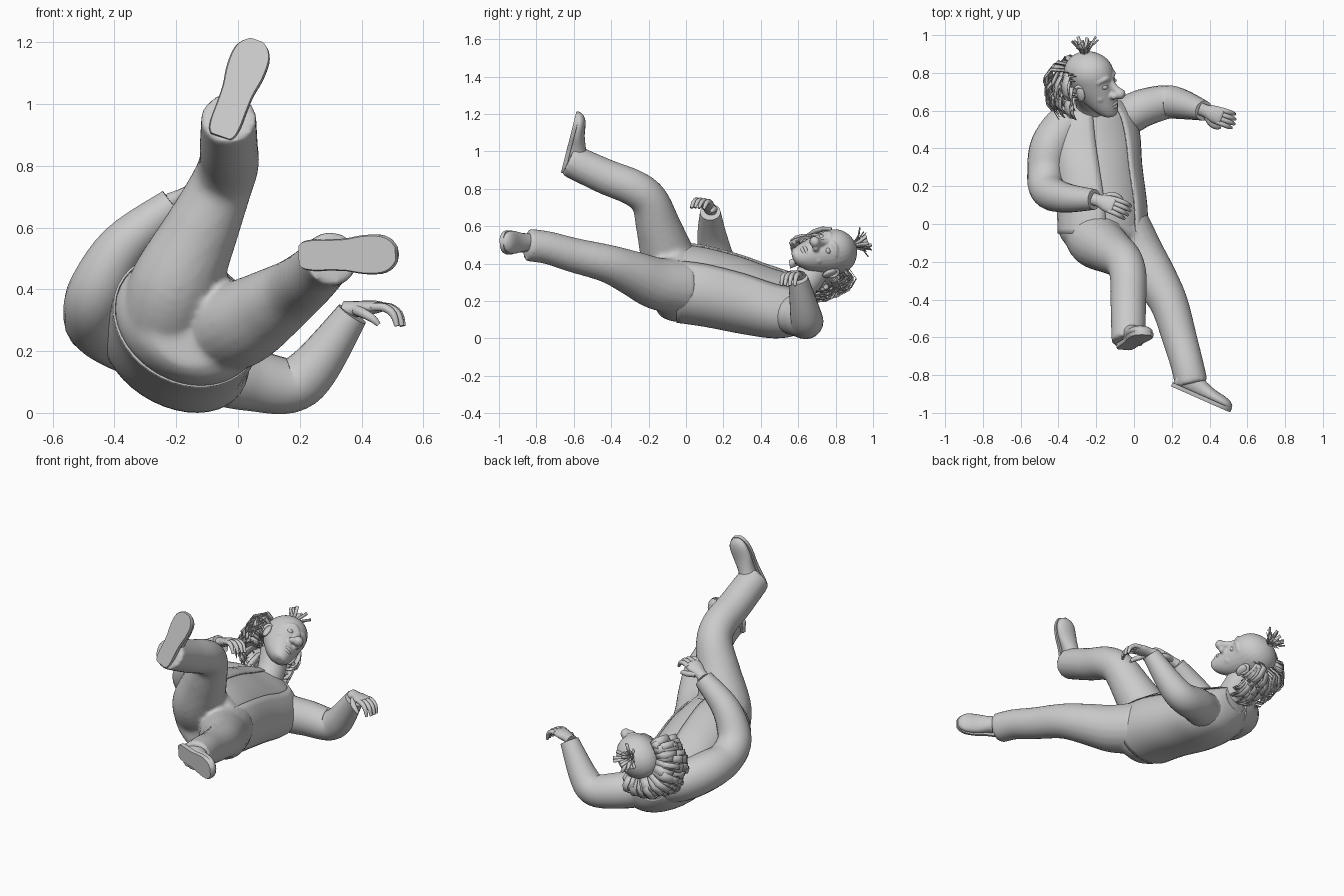
import bpy, bmesh, math, random
from mathutils import Vector as V

if "Cube" in bpy.data.objects:
    bpy.data.objects.remove(bpy.data.objects["Cube"])

random.seed(4)

# ---------- helpers ----------
def loft(rings, closed=True, caps=True):
    n = len(rings[0])
    verts = [p for r in rings for p in r]
    faces = []
    for i in range(len(rings) - 1):
        for j in range(n if closed else n - 1):
            k = (j + 1) % n
            faces.append((i*n + j, i*n + k, (i+1)*n + k, (i+1)*n + j))
    if caps and closed:
        faces += [tuple(range(n))[::-1], tuple(range((len(rings)-1)*n, len(rings)*n))]
    return verts, faces

def spline(rows, steps=5):
    # Catmull-Rom through rows of numbers
    out = []
    for i in range(len(rows) - 1):
        a, b, c, d = (rows[max(i-1, 0)], rows[i], rows[i+1], rows[min(i+2, len(rows)-1)])
        for s in range(steps):
            t = s / steps
            out.append([0.5*(2*q + (r-p)*t + (2*p-5*q+4*r-s4)*t*t + (3*q-p-3*r+s4)*t**3)
                        for p, q, r, s4 in zip(a, b, c, d)])
    return out + [list(rows[-1])]

def oval(c, a, b, n=24, a0=0.0, a1=2*math.pi, closed=True):
    m = n if closed else n - 1
    return [c + a*math.cos(a0 + (a1-a0)*i/m) + b*math.sin(a0 + (a1-a0)*i/m) for i in range(n)]

def tube(rows, n=20, steps=5):
    # rows: x, y, z, radius
    rows = spline(rows, steps)
    pts = [V(r[:3]) for r in rows]
    rings, side = [], None
    for i, p in enumerate(pts):
        t = (pts[min(i+1, len(pts)-1)] - pts[max(i-1, 0)]).normalized()
        side = t.orthogonal() if side is None else side - t*side.dot(t)
        side.normalize()
        rings.append(oval(p, side*rows[i][3], t.cross(side)*rows[i][3], n))
    return loft(rings)

def ball(c, a, b, h, n=20, m=12):
    return loft([oval(c - h*math.cos(math.pi*(i+.02)/(m+.04)), a*math.sin(math.pi*(i+.02)/(m+.04)),
                      b*math.sin(math.pi*(i+.02)/(m+.04)), n) for i in range(m + 1)])

def make(name, parts, solid=0, remesh=0, angle=45):
    verts, faces = [], []
    for v, f in parts:
        o = len(verts)
        verts += v
        faces += [tuple(i + o for i in q) for q in f]
    me = bpy.data.meshes.new(name)
    me.from_pydata(verts, [], faces)
    bm = bmesh.new(); bm.from_mesh(me)
    bmesh.ops.recalc_face_normals(bm, faces=bm.faces)
    bm.to_mesh(me); bm.free()
    ob = bpy.data.objects.new(name, me)
    bpy.context.collection.objects.link(ob)
    if remesh:
        r = ob.modifiers.new("blend", 'REMESH'); r.mode = 'VOXEL'; r.voxel_size = remesh
        r.use_smooth_shade = True
        s = ob.modifiers.new("soften", 'SMOOTH'); s.iterations = 4
    if solid:
        s = ob.modifiers.new("thickness", 'SOLIDIFY'); s.thickness = solid; s.offset = 0
    bpy.ops.object.select_all(action='DESELECT')
    ob.select_set(True); bpy.context.view_layer.objects.active = ob
    bpy.ops.object.shade_smooth_by_angle(angle=math.radians(angle))
    return ob

# ---------- torso: shirt and open jacket ----------
# y, centre x, centre z, half width, half depth, shoulder tilt
body = [(-.05, -.165, .30, .245, .198, 0), (.1, -.17, .28, .245, .2, 0), (.3, -.195, .235, .245, .193, .05),
        (.45, -.205, .2, .25, .172, .15), (.56, -.212, .192, .225, .145, .2), (.62, -.22, .207, .165, .11, .2),
        (.65, -.225, .225, .085, .08, .2)]

def body_ring(row, k, gap=None):
    y, x, z, w, d, tilt = row
    left, front = V((.86, tilt, -.5)).normalized(), V((.5, 0, .866))
    c = V((x, y, z))
    if gap is None:
        return oval(c, left*w*k, front*d*k, 32)
    return oval(c, left*w*k, front*d*k, 36, math.pi/2 + gap, math.pi*2.5 - gap, False)

rows = spline(body, 4)
make("shirt", [loft([body_ring(r, .985) for r in rows])])
make("jacket", [loft([body_ring(r, 1.01, .38) for r in rows], closed=False)], solid=.008)

# ---------- sleeves ----------
make("left_sleeve", [tube([(-.16, .555, .17, .1), (-.06, .565, .13, .105), (.05, .615, .105, .1),
                           (.17, .645, .09, .09), (.25, .635, .15, .08), (.37, .6, .32, .053)])])
make("right_sleeve", [tube([(-.27, .55, .21, .11), (-.36, .515, .245, .115), (-.44, .41, .285, .11),
                            (-.465, .28, .315, .1), (-.455, .18, .395, .095), (-.37, .14, .54, .08),
                            (-.21, .13, .675, .055)])])

# ---------- hands ----------
def hand(name, w, d, p, thumb_side):
    w, d = V(w), V(d).normalized()
    p = V(p); p = (p - d*p.dot(d)).normalized()
    s = V(thumb_side); s = (s - d*s.dot(d) - p*s.dot(p)).normalized()
    def at(a, b, c, r):
        return (*(w + d*a + s*b + p*c), r)
    palm = [(-.03, .034, .03), (.01, .034, .026), (.05, .045, .024), (.09, .046, .018), (.1, .036, .01)]
    parts = [loft([oval(w + d*a, s*b, p*c, 16) for a, b, c in spline(palm, 3)])]
    for i in range(4):
        b, k = -.034 + .0225*i, (.85, 1, 1.05, .95)[i]
        parts.append(tube([at(.08, b, 0, .014), at(.08 + .04*k, b*1.05, .006, .0135),
                           at(.08 + .07*k, b*1.1, .03, .012), at(.08 + .08*k, b*1.1, .07, .008)], 10, 3))
    parts.append(tube([at(.02, .025, .005, .018), at(.055, .055, .02, .016),
                       at(.085, .06, .04, .013), at(.1, .056, .06, .008)], 10, 3))
    make(name, parts)

hand("left_hand", (.375, .6, .335), (.93, -.34, .1), (0, 0, -1), (0, -1, 0))
hand("right_hand", (-.19, .125, .695), (.9, -.3, .42), (.1, -.2, -1), (0, 1, 0))

# ---------- trousers ----------
left_leg = tube([(-.06, -.02, .27, .15), (.02, -.16, .295, .14), (.11, -.29, .35, .12),
                 (.185, -.42, .4, .102), (.24, -.6, .445, .093), (.28, -.74, .485, .088), (.305, -.85, .5, .088)])
right_leg = tube([(-.23, -.03, .32, .15), (-.2, -.09, .42, .148), (-.12, -.145, .59, .122),
                  (-.055, -.195, .735, .102), (-.03, -.28, .805, .098), (-.03, -.43, .865, .095),
                  (-.03, -.625, .955, .09)])
seat = [(-.16, -.145, .28, .13, .13, 0), (-.125, -.15, .285, .2, .165, 0),
        (-.05, -.163, .30, .247, .2, 0), (.05, -.17, .285, .22, .18, 0)]
hips = loft([body_ring(r, 1) for r in spline(seat, 3)])
make("trousers", [left_leg, right_leg, hips], remesh=.014)

# ---------- shoes ----------
def shoe(name, o, t, n):
    o, t = V(o), V(t).normalized()
    n = V(n); n = (n - t*n.dot(t)).normalized()
    s = n.cross(t)
    prof = [(.0, .03, .07), (.015, .042, .1), (.05, .048, .12), (.1, .048, .115), (.16, .05, .09),
            (.22, .06, .07), (.28, .06, .06), (.315, .045, .048), (.335, .02, .03)]
    rows = spline(prof, 3)
    upper = loft([oval(o + t*a + n*(h*.5 + .005), s*b, n*h*.5, 20) for a, b, h in rows])
    sole = loft([[o + t*(a*1.02 - .004) + s*x*(b + .003) + n*z for x, z in
                  ((-.93, 0), (.93, 0), (1, .008), (1, .022), (-1, .022), (-1, .008))] for a, b, h in rows])
    ankle = tube([(*(o + t*.052 + n*.06), .05), (*(o + t*.06 + n*.13), .052)], 16)
    make(name, [upper, sole, ankle])

shoe("left_shoe", (.2, -.86, .51), (.91, -.4, .01), (.4, .91, .03))
shoe("right_shoe", (-.055, -.665, .9), (.36, .24, .95), (0, 1, -.25))

# ---------- head, in its own turned frame: left, front, up ----------
HC = V((-.23, .77, .455))
UP = V((-.15, .93, .34)).normalized()
FR = V((.85, -.05, .52)); FR = (FR - UP*FR.dot(UP)).normalized()
LE = UP.cross(FR)

def H(l, f, u):
    return HC + LE*l + FR*f + UP*u

def hball(l, f, u, a, b, c):
    return ball(H(l, f, u), LE*a, FR*b, UP*c, 16, 10)

def htube(pts, n=12):
    return tube([(*H(l, f, u), r) for l, f, u, r in pts], n, 4)

# up, front offset, half width, half depth
skull = [(-.208, .088, .022, .022), (-.195, .08, .045, .046), (-.155, .058, .07, .074), (-.1, .033, .09, .1),
         (-.03, .008, .108, .124), (.04, -.005, .116, .136), (.09, -.008, .1, .118),
         (.125, -.01, .066, .08), (.143, -.012, .03, .035), (.147, -.012, .005, .005)]
brow = [htube([(.012*k, .126, .01, .012), (.045*k, .118, .02, .014), (.08*k, .088, .008, .01)]) for k in (1, -1)]
cheeks = [hball(.05*k, .077, -.085, .034, .03, .032) for k in (1, -1)]
nose = [htube([(0, .118, .005, .016), (0, .138, -.04, .02), (0, .163, -.075, .027)]),
        hball(0, .168, -.078, .031, .031, .028),
        hball(.024, .143, -.083, .019, .022, .018), hball(-.024, .143, -.083, .019, .022, .018)]
make("head", [loft([oval(H(0, f, u), LE*a, FR*b, 28) for u, f, a, b in spline(skull, 3)])]
     + brow + cheeks + nose, remesh=.006)
make("neck", [tube([(-.22, .55, .22, .085), (-.23, .65, .31, .08), (*H(0, -.035, -.06), .08)])])
make("mouth", [htube([(-.04, .112, -.14, .006), (0, .131, -.133, .009), (.04, .112, -.14, .006)]),
               htube([(-.035, .108, -.147, .006), (0, .128, -.151, .01), (.035, .108, -.147, .006)])])
for side, k in (("left", 1), ("right", -1)):
    make(side + "_eye", [hball(.045*k, .109, -.024, .019, .018, .014)])
    make(side + "_ear", [hball(.112*k, -.005, -.045, .014, .026, .042),
                         htube([(.105*k, .012, -.015, .007), (.12*k, -.01, .0, .009),
                                (.124*k, -.03, -.03, .009), (.11*k, -.01, -.083, .008)])])

# ---------- hair: flat strips round the back, and a tuft on top ----------
def strip(pts, across, width):
    return loft([[p - across*width*.5, p + across*width*.5] for p in pts], closed=False)

strips = []
for i in range(120):
    a = math.radians(random.uniform(104, 256))
    out = LE*math.sin(a) + FR*math.cos(a)
    across = (LE*math.cos(a) - FR*math.sin(a) + UP*random.uniform(-.2, .2)).normalized()
    back = max(0, -math.cos(a))
    u = random.uniform(-.07, .07)
    r = .108 + .022*back
    grow = random.uniform(.035, .08) + .055*back
    drop = random.uniform(.07, .13)
    strips.append(strip([HC + out*r + UP*u, HC + out*(r + grow*.6) + UP*(u + .015),
                         HC + out*(r + grow*.95) + UP*(u - drop*.25),
                         HC + out*(r + grow) + UP*(u - drop*.65),
                         HC + out*(r + grow*.8) + UP*(u - drop)], across, random.uniform(.03, .05)))
make("back_hair", strips, solid=.003)

tuft = []
for i in range(24):
    a = i*2.4
    out = LE*math.sin(a) + FR*math.cos(a)
    across = LE*math.cos(a) - FR*math.sin(a)
    k = random.uniform(.03, .085)
    base = H(0, -.012, .14)
    tuft.append(strip([base + out*.008 - UP*.01, base + out*k*.5 + UP*.035,
                       base + out*k + UP*random.uniform(.045, .085)], across, .018))
make("hair_tuft", tuft, solid=.003)
